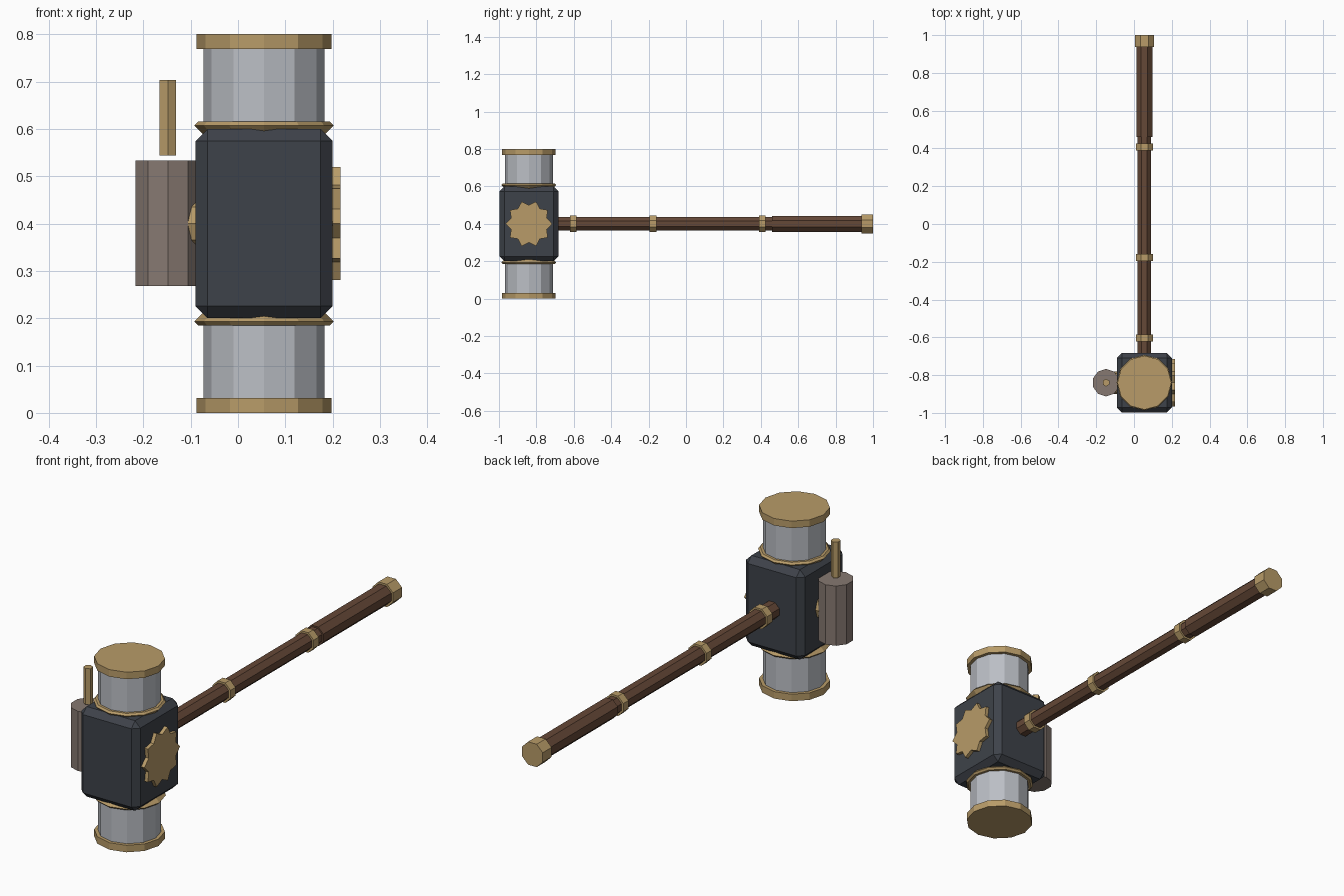
import bpy, bmesh
from math import pi, sin, cos
from mathutils import Vector

cube = bpy.data.objects.get("Cube")
if cube:
    bpy.data.objects.remove(cube, do_unlink=True)


def material(name, rgb):
    m = bpy.data.materials.new(name)
    m.use_nodes = True
    m.diffuse_color = (*rgb, 1)
    m.node_tree.nodes["Principled BSDF"].inputs["Base Color"].default_value = (*rgb, 1)
    return m


gold = material("aged gold", (0.48, 0.33, 0.14))
steel = material("polished steel", (0.50, 0.52, 0.56))
iron = material("dark iron", (0.048, 0.055, 0.068))
wood = material("brown wood", (0.13, 0.065, 0.038))
canister_paint = material("grey brown metal", (0.24, 0.19, 0.165))

HEAD = Vector((0.055, -0.84, 0.4))
# Axis -> two directions spanning the cross-section
FRAMES = {"X": (Vector((0, 1, 0)), Vector((0, 0, 1)), Vector((1, 0, 0))),
          "Y": (Vector((0, 0, 1)), Vector((1, 0, 0)), Vector((0, 1, 0))),
          "Z": (Vector((1, 0, 0)), Vector((0, 1, 0)), Vector((0, 0, 1)))}


def finish(name, bm, mat):
    bmesh.ops.recalc_face_normals(bm, faces=bm.faces)
    mesh = bpy.data.meshes.new(name)
    bm.to_mesh(mesh)
    bm.free()
    mesh.materials.append(mat)
    obj = bpy.data.objects.new(name, mesh)
    bpy.context.collection.objects.link(obj)
    return obj


def turned(name, mat, center, axis, profile, sides, turn=0.0, notch=1.0):
    """Faceted solid from (radius, offset) rings; notch shrinks every other corner."""
    u, v, w = FRAMES[axis]
    bm = bmesh.new()
    rings = []
    for r, t in profile:
        ring = []
        for i in range(sides):
            a = turn + 2 * pi * i / sides
            k = r * (notch if i % 2 else 1)
            ring.append(bm.verts.new(center + w * t + u * k * cos(a) + v * k * sin(a)))
        rings.append(ring)
    for lo, hi in zip(rings, rings[1:]):
        for i in range(sides):
            j = (i + 1) % sides
            bm.faces.new((lo[i], lo[j], hi[j], hi[i]))
    bm.faces.new(rings[0])
    bm.faces.new(rings[-1])
    return finish(name, bm, mat)


# Chamfered central block
bm = bmesh.new()
bmesh.ops.create_cube(bm, size=1)
for vert in bm.verts:
    vert.co = HEAD + vert.co * Vector((0.29, 0.315, 0.4))
bmesh.ops.bevel(bm, geom=bm.edges[:], offset=0.026, segments=1, affect="EDGES")
finish("head_block", bm, iron)

# Striking ends, mirrored above and below the block
for label, s in (("upper", 1), ("lower", -1)):
    turned(label + "_barrel", steel, HEAD, "Z", [(0.128, s * 0.18), (0.128, s * 0.38)], 12)
    turned(label + "_cap", gold, HEAD, "Z", [(0.143, s * 0.369), (0.143, s * 0.4)], 12)
    turned(label + "_collar", gold, HEAD, "Z",
           [(0.128, s * 0.188), (0.147, s * 0.207), (0.139, s * 0.215)], 12)

# Ten-pointed star plate on the left side
turned("star_plate", gold, Vector((0.19, HEAD.y, 0.4)), "X",
       [(0.125, 0), (0.125, 0.026)], 20, notch=0.8)

# Canister with its mount and rod on the right side
tank = Vector((-0.148, HEAD.y, 0.4))
turned("canister_mount", gold, tank, "X", [(0.06, 0.042), (0.06, 0.07)], 10)
turned("canister", canister_paint, tank, "Z", [(0.0725, -0.132), (0.0725, 0.133)], 10, pi / 2)
turned("canister_rod", gold, tank, "Z", [(0.02, 0.144), (0.02, 0.303)], 6, pi / 2)

# Handle, grip, bands and pommel
axis = Vector((HEAD.x, 0, HEAD.z))
octo = pi / 8
turned("handle_shaft", wood, axis, "Y", [(0.039, -0.72), (0.039, 0.5)], 8, octo)
turned("handle_grip", wood, axis, "Y", [(0.046, 0.46), (0.046, 0.95)], 8, octo)
turned("pommel", gold, axis, "Y", [(0.055, 0.937), (0.055, 1.0)], 8, octo)
for label, y in (("front", -0.603), ("middle", -0.177), ("rear", 0.407)):
    turned(label + "_band", gold, axis, "Y", [(0.048, y - 0.018), (0.048, y + 0.018)], 8, octo)
